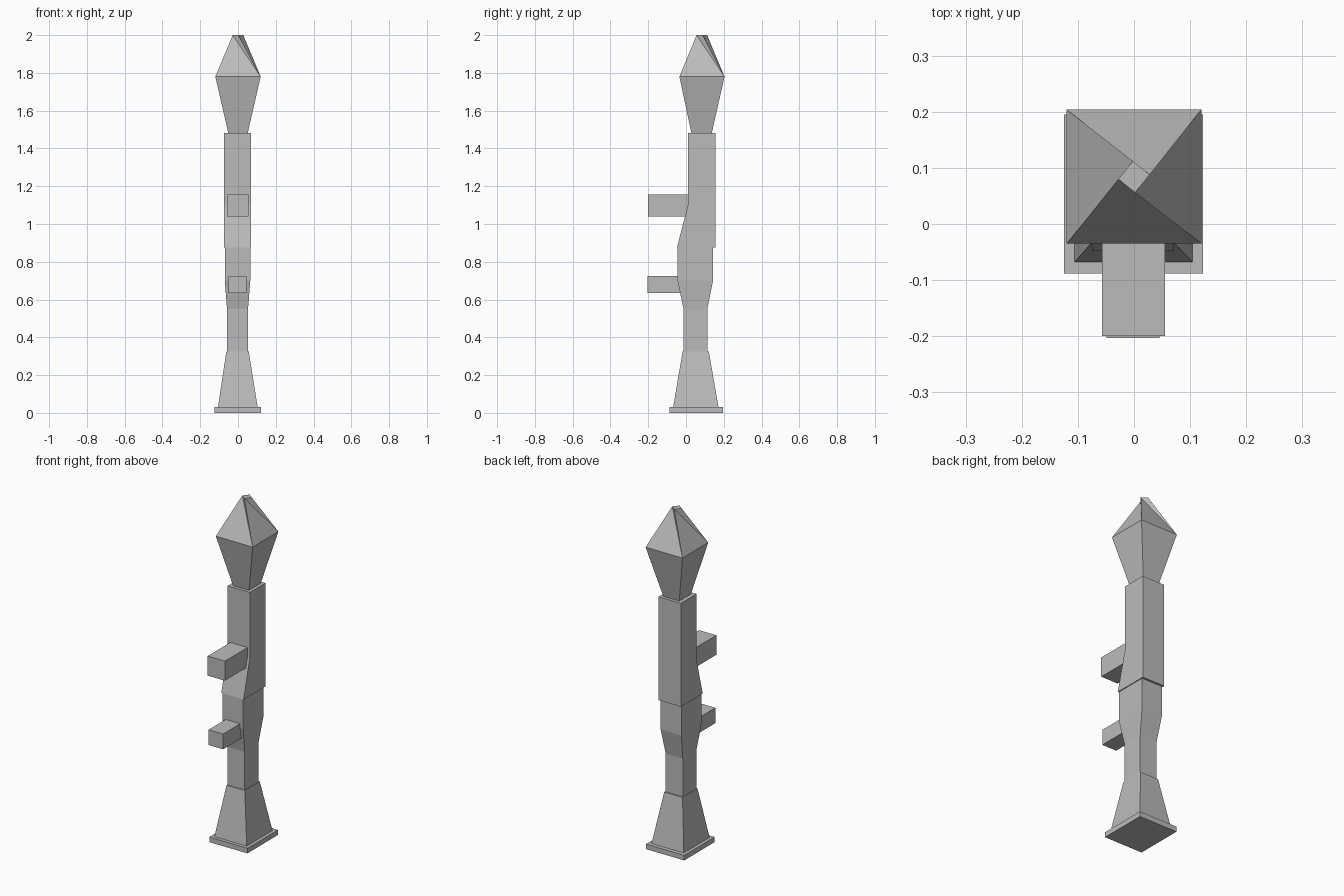
import bpy

cube = bpy.data.objects.get("Cube")
if cube:
    bpy.data.objects.remove(cube, do_unlink=True)

grey = bpy.data.materials.new("plain_grey")
grey.use_nodes = True
grey.diffuse_color = (0.5, 0.5, 0.5, 1)
grey.node_tree.nodes["Principled BSDF"].inputs["Base Color"].default_value = (0.5, 0.5, 0.5, 1)


def build(name, verts, faces):
    mesh = bpy.data.meshes.new(name)
    mesh.from_pydata(verts, [], faces)
    mesh.materials.append(grey)
    obj = bpy.data.objects.new(name, mesh)
    bpy.context.collection.objects.link(obj)
    return obj


def ring(z, x0, x1, y0, y1):
    return [(x0, y0, z), (x1, y0, z), (x1, y1, z), (x0, y1, z)]


def band(start):
    return [(start + i, start + (i + 1) % 4, start + 4 + (i + 1) % 4, start + 4 + i)
            for i in range(4)]


def loft(name, *sections):
    """Closed four-sided body through rectangles (z, x0, x1, y0, y1)."""
    verts = [p for s in sections for p in ring(*s)]
    n = len(verts)
    faces = [(3, 2, 1, 0), (n - 4, n - 3, n - 2, n - 1)]
    for k in range(len(sections) - 1):
        faces += band(4 * k)
    return build(name, verts, faces)


# Launch tube, from the base plate upwards
loft("base_plate", (0, -.125, .123, -.088, .195), (.03, -.125, .123, -.088, .195))
loft("rear_flare", (.03, -.106, .104, -.068, .172), (.325, -.062, .057, -.018, .121))
loft("middle_tube", (.32, -.058, .053, -.013, .113), (.55, -.058, .053, -.013, .113),
     (.70, -.07, .065, -.045, .143), (.875, -.07, .065, -.045, .143))
loft("upper_tube", (.875, -.075, .07, -.048, .155), (1.1, -.075, .07, .01, .155),
     (1.483, -.075, .07, .01, .155))

# Grips reaching forward
loft("front_grip", (1.04, -.057, .055, -.2, .05), (1.155, -.057, .055, -.2, .05))
loft("rear_grip", (.635, -.049, .045, -.203, .03), (.725, -.049, .045, -.203, .03))

# Pointed head, ending in a small turned flat tip
tip = [(-.028, .08, 2), (.002, .056, 2), (.028, .088, 2), (-.002, .112, 2)]
head = ring(1.475, -.05, .05, .03, .135) + ring(1.78, -.12, .12, -.035, .204) + tip
sides = []
for i in range(4):
    j = (i + 1) % 4
    sides += [(4 + i, 4 + j, 8 + i), (4 + j, 8 + j, 8 + i)]
build("pointed_head", head, [(3, 2, 1, 0), (8, 9, 10, 11)] + band(0) + sides)
